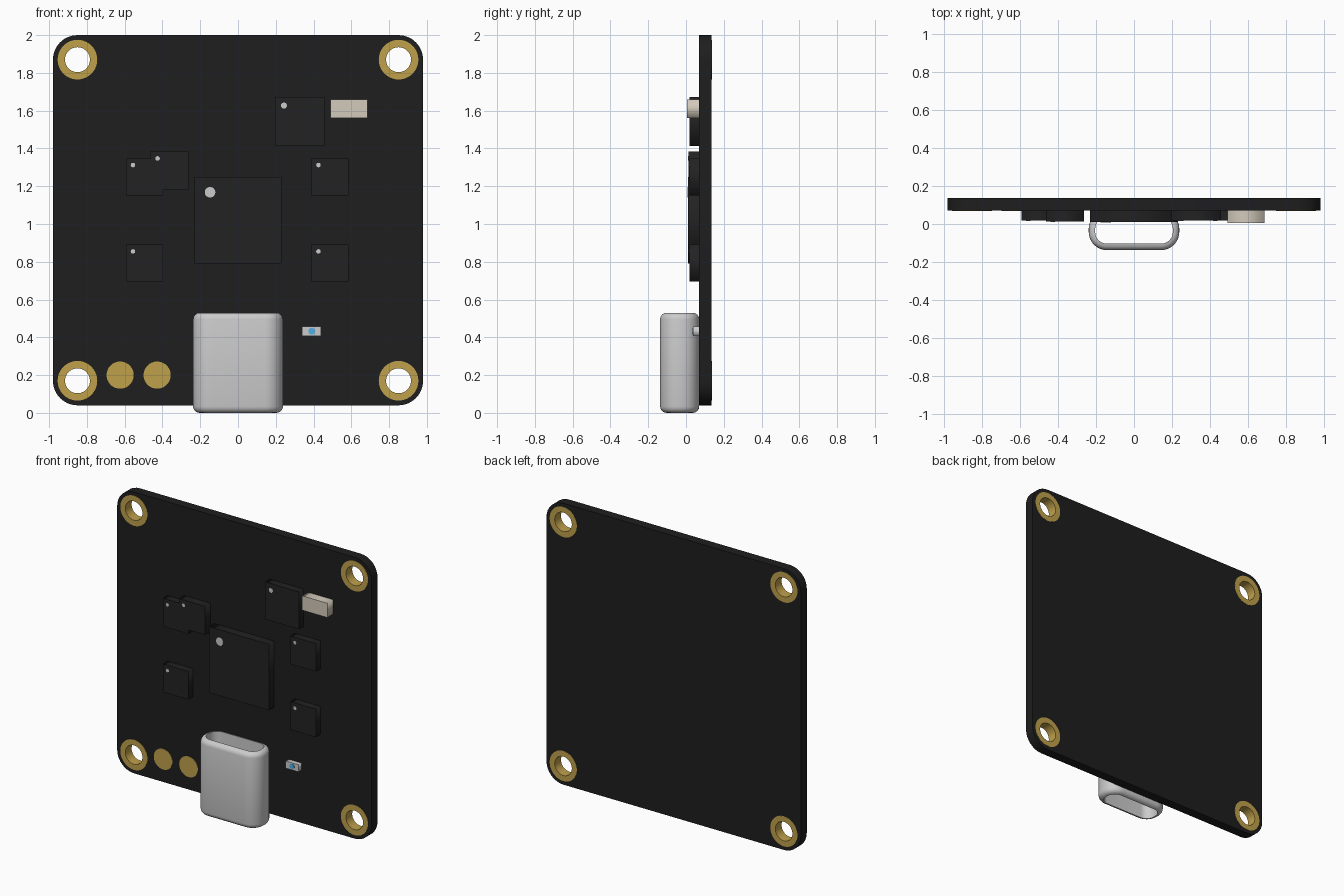
import bpy, bmesh
from math import sin, cos, pi, radians
from mathutils import Matrix

if "Cube" in bpy.data.objects:
    bpy.data.objects.remove(bpy.data.objects["Cube"])


def material(name, r, g, b):
    m = bpy.data.materials.new(name)
    m.diffuse_color = (r, g, b, 1)
    m.use_nodes = True
    m.node_tree.nodes["Principled BSDF"].inputs["Base Color"].default_value = m.diffuse_color
    return m


BOARD = material("board_black", 0.013, 0.013, 0.014)
CHIP = material("chip_black", 0.016, 0.016, 0.017)
GOLD = material("gold", 0.52, 0.35, 0.07)
WHITE = material("marker_white", 0.75, 0.75, 0.74)
CREAM = material("cream", 0.65, 0.59, 0.50)
BLUE = material("led_blue", 0.08, 0.42, 0.80)


def circle(x, z, r, n=40):
    return [(x + r * cos(2 * pi * i / n), z + r * sin(2 * pi * i / n)) for i in range(n)]


def rect(x0, x1, z0, z1):
    return [(x0, z0), (x1, z0), (x1, z1), (x0, z1)]


def rounded(cx, cz, hx, hz, r, n=8):
    pts = []
    for k, (sx, sz) in enumerate([(1, 1), (-1, 1), (-1, -1), (1, -1)]):
        for i in range(n + 1):
            a = pi / 2 * (k + i / n)
            pts.append((cx + sx * (hx - r) + r * cos(a), cz + sz * (hz - r) + r * sin(a)))
    return pts


def finish(name, me, mat=None, smooth=True):
    ob = bpy.data.objects.new(name, me)
    bpy.context.collection.objects.link(ob)
    if mat:
        me.materials.append(mat)
    if smooth:
        bpy.ops.object.select_all(action='DESELECT')
        ob.select_set(True)
        bpy.context.view_layer.objects.active = ob
        bpy.ops.object.shade_smooth_by_angle(angle=radians(30))
    return ob


def plate(name, loops, y0, y1, mat, smooth=True):
    """Flat part in the xz plane, filled between loops, from y0 to y1."""
    cu = bpy.data.curves.new(name + "_outline", 'CURVE')
    cu.dimensions = '2D'
    cu.fill_mode = 'BOTH'
    cu.extrude = (y1 - y0) / 2
    for pts in loops:
        sp = cu.splines.new('POLY')
        sp.points.add(len(pts) - 1)
        for p, (x, z) in zip(sp.points, pts):
            p.co = (x, z, 0, 1)
        sp.use_cyclic_u = True
    tmp = bpy.data.objects.new(name + "_tmp", cu)
    bpy.context.collection.objects.link(tmp)
    dg = bpy.context.evaluated_depsgraph_get()
    me = bpy.data.meshes.new_from_object(tmp.evaluated_get(dg))
    bpy.data.objects.remove(tmp)
    me.materials.clear()
    me.name = name
    me.transform(Matrix.Translation((0, (y0 + y1) / 2, 0)) @ Matrix.Rotation(pi / 2, 4, 'X'))
    bm = bmesh.new()
    bm.from_mesh(me)
    bmesh.ops.remove_doubles(bm, verts=bm.verts, dist=1e-5)
    bmesh.ops.recalc_face_normals(bm, faces=bm.faces)
    bm.to_mesh(me)
    bm.free()
    return finish(name, me, mat, smooth)


FACE, BACK = 0.07, 0.136

# Circuit board with four mounting holes
corners = [(x, z) for x in (-0.85, 0.85) for z in (0.17, 1.87)]
plate("circuit_board", [rounded(0, 1.02, 0.98, 0.98, 0.13)] +
      [circle(x, z, 0.068) for x, z in corners], FACE, BACK, BOARD)

# Plated gold rings through the holes
for x, z in corners:
    plate("mounting_ring", [circle(x, z, 0.105), circle(x, z, 0.066)],
          FACE - 0.002, BACK + 0.001, GOLD)

# Round solder pads
for x in (-0.624, -0.428):
    plate("solder_pad", [circle(x, 0.20, 0.072)], FACE - 0.003, FACE + 0.002, GOLD)


# Chips, each with a pin-one dot near the upper left corner
def chip(name, cx, cz, size, y, dot, inset):
    h = size / 2
    plate(name, [rect(cx - h, cx + h, cz - h, cz + h)], y, FACE, CHIP, False)
    plate(name + "_dot", [circle(cx - h + inset, cz + h - inset, dot, 24)],
          y - 0.002, y + 0.002, WHITE)


chip("processor", 0, 1.02, 0.46, 0.011, 0.028, 0.082)
chip("sensor_chip", 0.327, 1.543, 0.26, 0.018, 0.016, 0.046)
for x in (-0.494, 0.488):
    for z in (0.793, 1.25):
        chip("driver_chip", x, z, 0.196, 0.019, 0.012, 0.036)
chip("memory_chip", -0.362, 1.283, 0.2, 0.012, 0.012, 0.036)

# Cream connector block
plate("connector_block", [rect(0.49, 0.685, 1.56, 1.66)], 0.005, FACE, CREAM, False)

# Status light
plate("status_light_body", [rect(0.34, 0.44, 0.407, 0.457)], 0.038, FACE, WHITE, False)
plate("status_light_lens", [circle(0.39, 0.432, 0.018, 24)], 0.035, 0.04, BLUE)

# Port shell: rounded tube, open at both ends, with rolled end edges
bm = bmesh.new()
B, H = 0.034, 0.53
arc = [(B * (1 - sin(a)), B * (1 - cos(a))) for a in [pi / 2 * i / 4 for i in range(5)]]
profile = [(i, z) for i, z in arc] + [(i, H - z) for i, z in reversed(arc)]
loops = [[bm.verts.new((x, y, z)) for x, y in
          rounded(0, -0.0335, 0.238 - i, 0.1035 - i, 0.095 - i)] for i, z in profile]
for a, b in zip(loops, loops[1:] + loops[:1]):
    for k in range(len(a)):
        n = (k + 1) % len(a)
        bm.faces.new((a[k], a[n], b[n], b[k]))
bmesh.ops.recalc_face_normals(bm, faces=bm.faces)
me = bpy.data.meshes.new("port_shell")
bm.to_mesh(me)
bm.free()
finish("port_shell", me)
